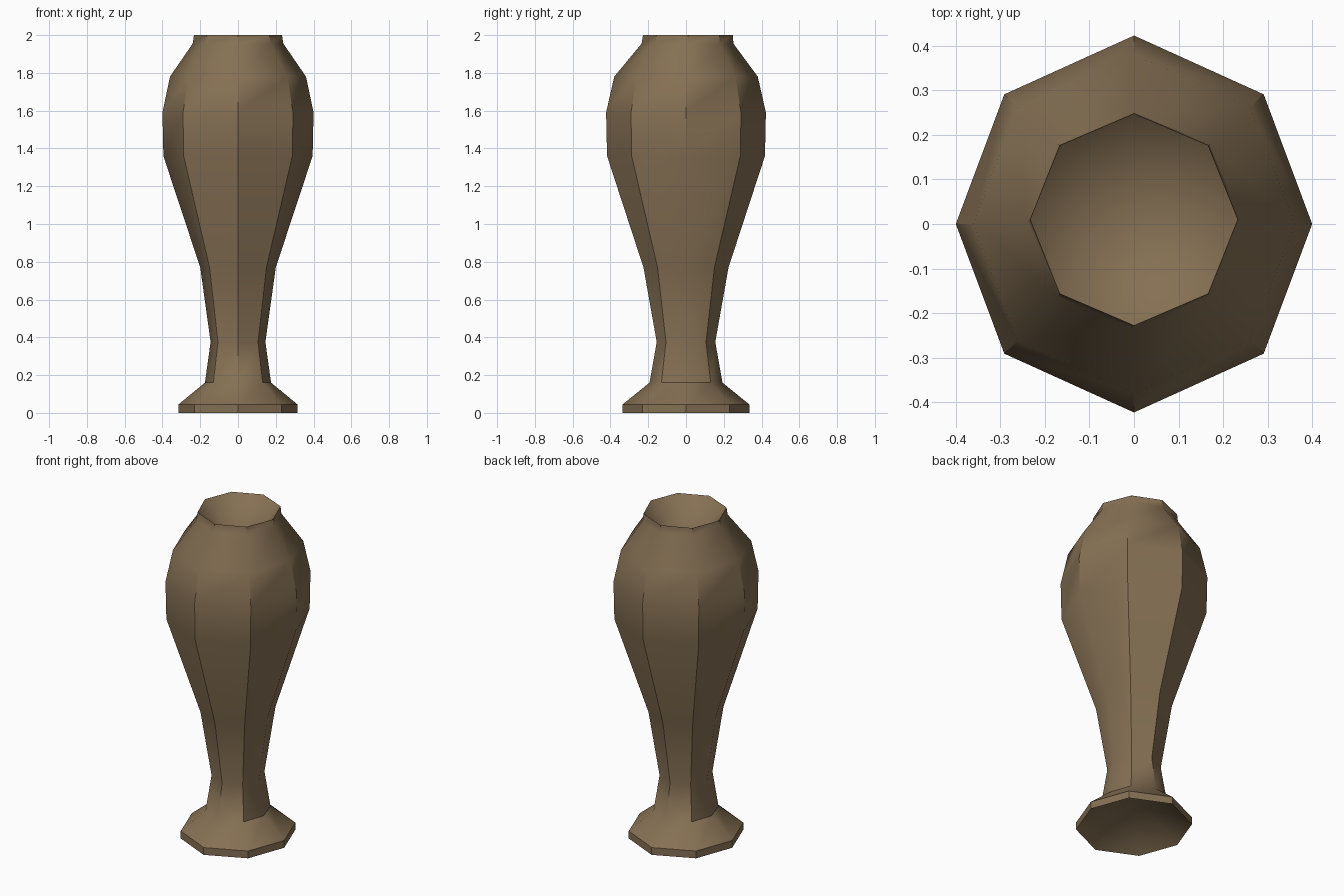
import bpy, bmesh, math

if "Cube" in bpy.data.objects:
    bpy.data.objects.remove(bpy.data.objects["Cube"])

clay = bpy.data.materials.new("brown clay")
clay.diffuse_color = (0.235, 0.162, 0.088, 1)
clay.use_nodes = True
clay.node_tree.nodes["Principled BSDF"].inputs["Base Color"].default_value = clay.diffuse_color

SIDES = 8
# height, half width in x, half width in y, centre x, centre y
RINGS = [
    (0.00, 0.315, 0.335, 0, 0),
    (0.045, 0.315, 0.335, 0, 0),
    (0.16, 0.175, 0.193, 0, 0),
    (0.375, 0.145, 0.155, 0, 0),
    (0.77, 0.20, 0.225, 0, 0),
    (1.36, 0.395, 0.418, 0, 0),
    (1.59, 0.40, 0.423, 0, 0),
    (1.78, 0.36, 0.38, 0, 0),
    (1.955, 0.24, 0.243, 0, 0.008),
    (2.00, 0.233, 0.238, 0, 0.01),
]

bm = bmesh.new()


def ring(z, rx, ry, cx, cy):
    verts = []
    for i in range(SIDES):
        a = math.tau * i / SIDES
        c, s = math.cos(a), math.sin(a)
        r = math.hypot(rx * c, ry * s)
        verts.append(bm.verts.new((cx + r * c, cy + r * s, z)))
    return verts


def cone(loop, z):
    """Close a ring with a hollow cone ending at height z."""
    tip = bm.verts.new((0, 0, z))
    for i in range(SIDES):
        bm.faces.new((loop[i], loop[(i + 1) % SIDES], tip))


# outer wall of the vase
loops = [ring(*r) for r in RINGS]
for a, b in zip(loops, loops[1:]):
    for i in range(SIDES):
        j = (i + 1) % SIDES
        bm.faces.new((a[i], a[j], b[j], b[i]))

# hollow mouth and hollow foot
cone(loops[-1], 1.78)
cone(loops[0], 0.2)

bmesh.ops.recalc_face_normals(bm, faces=bm.faces)
mesh = bpy.data.meshes.new("vase")
bm.to_mesh(mesh)
bm.free()
vase = bpy.data.objects.new("vase", mesh)
bpy.context.collection.objects.link(vase)
mesh.materials.append(clay)

# soften the shallow bends only
bpy.context.view_layer.objects.active = vase
vase.select_set(True)
bpy.ops.object.shade_smooth_by_angle(angle=math.radians(40))
